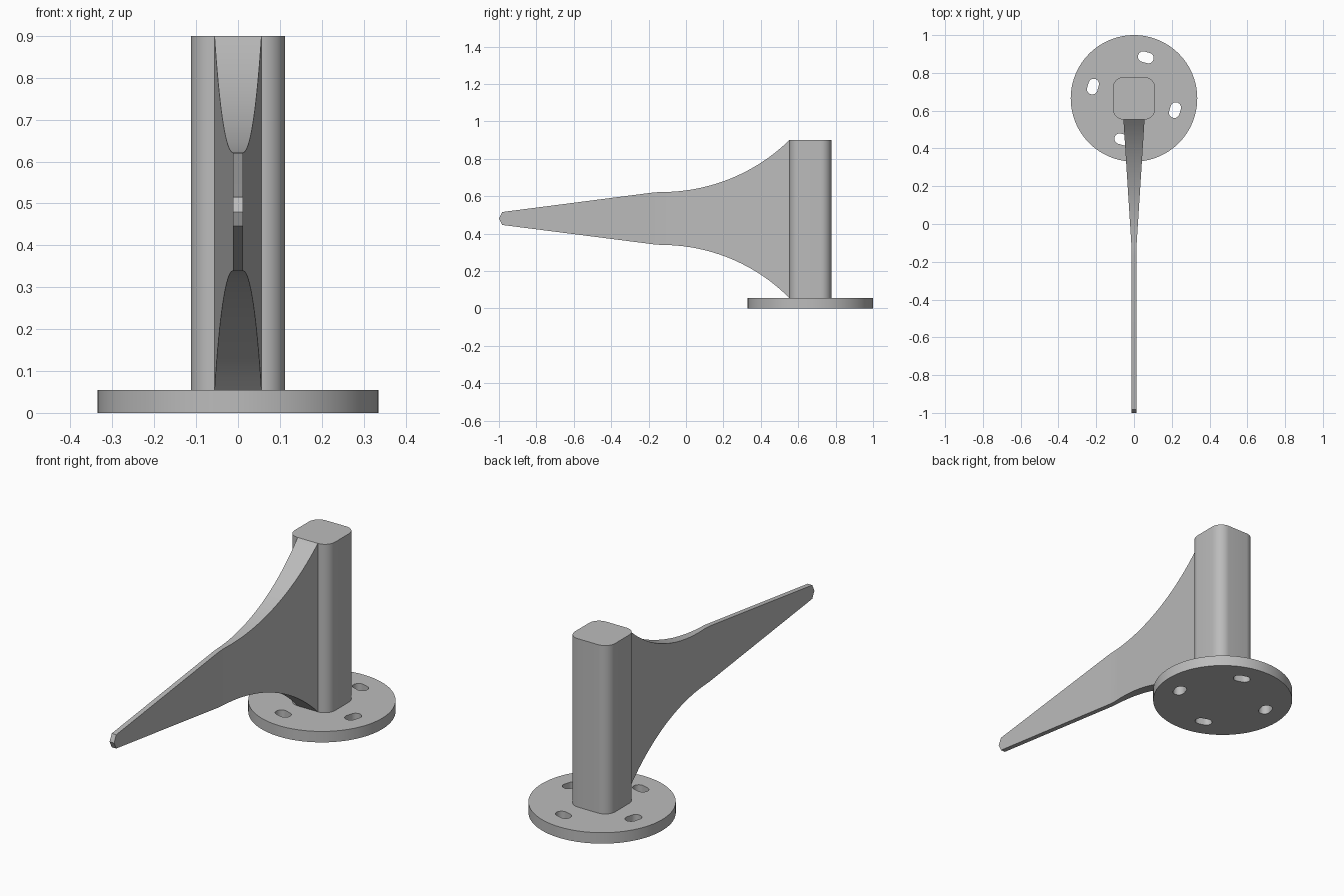
import bpy, bmesh, math
from mathutils import Vector, Matrix

if "Cube" in bpy.data.objects:
    bpy.data.objects.remove(bpy.data.objects["Cube"])

grey = bpy.data.materials.new("plain grey")
grey.use_nodes = True
grey.diffuse_color = (0.5, 0.5, 0.5, 1)
grey.node_tree.nodes["Principled BSDF"].inputs["Base Color"].default_value = (0.5, 0.5, 0.5, 1)

AXIS_Y = 0.665      # centre of disc and post
DISC_TOP = 0.055
POST_TOP = 0.90
POST_HALF = 0.112
CORNER = 0.056


def finish(obj, angle):
    obj.data.materials.clear()
    obj.data.materials.append(grey)
    bpy.ops.object.select_all(action='DESELECT')
    obj.select_set(True)
    bpy.context.view_layer.objects.active = obj
    bpy.ops.object.shade_smooth_by_angle(angle=math.radians(angle))


def rounded_rect(half_x, half_y, radius, steps=10):
    """Outline of a rectangle with round corners, counter-clockwise."""
    pts = []
    for i, (sx, sy) in enumerate([(1, 1), (-1, 1), (-1, -1), (1, -1)]):
        for k in range(steps + 1):
            a = math.pi / 2 * (i + k / steps)
            pts.append(Vector((sx * (half_x - radius) + radius * math.cos(a),
                               sy * (half_y - radius) + radius * math.sin(a), 0)))
    return pts


def plate(name, outlines, z0, z1):
    """Solid extruded from flat outlines; inner outlines become holes."""
    curve = bpy.data.curves.new(name, 'CURVE')
    curve.dimensions = '2D'
    curve.fill_mode = 'BOTH'
    curve.extrude = (z1 - z0) / 2
    for pts in outlines:
        spline = curve.splines.new('POLY')
        spline.points.add(len(pts) - 1)
        for p, co in zip(spline.points, pts):
            p.co = (co.x, co.y, 0, 1)
        spline.use_cyclic_u = True
    obj = bpy.data.objects.new(name, curve)
    bpy.context.collection.objects.link(obj)
    bpy.ops.object.select_all(action='DESELECT')
    obj.select_set(True)
    bpy.context.view_layer.objects.active = obj
    bpy.ops.object.convert(target='MESH')
    obj = bpy.context.object
    bm = bmesh.new()
    bm.from_mesh(obj.data)
    bmesh.ops.remove_doubles(bm, verts=bm.verts, dist=0.0001)
    bmesh.ops.translate(bm, verts=bm.verts, vec=(0, AXIS_Y, (z0 + z1) / 2))
    bmesh.ops.recalc_face_normals(bm, faces=bm.faces)
    bm.to_mesh(obj.data)
    bm.free()
    finish(obj, 30)
    return obj


# Base disc with four tangential slots
rim = [Vector((0.335 * math.cos(a), 0.335 * math.sin(a), 0))
       for a in (math.tau * i / 96 for i in range(96))]
slots = []
for i in range(4):
    turn = Matrix.Rotation(math.radians(-16 + 90 * i), 3, 'Z')
    slots.append([turn @ (p + Vector((0.226, 0, 0)))
                  for p in rounded_rect(0.028, 0.042, 0.0279, 8)])
plate("base_disc", [rim] + slots, 0, DISC_TOP)

# Upright post with rounded corners
plate("post", [rounded_rect(POST_HALF, POST_HALF, CORNER)], DISC_TOP, POST_TOP)

# Arm: straight tapered blade flaring through arcs into the post
ROOT, START, THIN = AXIS_Y - POST_HALF, -0.13, 0.0125
RUN = ROOT - START


def arc_rise(y, total):
    """Height gained along an arc that starts level and ends at the root."""
    radius = (RUN ** 2 + total ** 2) / (2 * total)
    return radius - math.sqrt(radius ** 2 - (y - START) ** 2)


# Each station: y, lower edge, upper edge, half width
stations = [(-1.0, 0.48, 0.48, THIN), (-0.983, 0.446, 0.515, THIN),
            (-0.17, 0.342, 0.62, THIN)]
for k in range(25):
    y = START + RUN * k / 24
    stations.append((y, 0.339 - arc_rise(y, 0.339 - DISC_TOP),
                     0.622 + arc_rise(y, POST_TOP - 0.622),
                     THIN + (CORNER - THIN) * k / 24))

bm = bmesh.new()
rings = [[bm.verts.new(c) for c in ((-w, y, lo), (w, y, lo), (w, y, hi), (-w, y, hi))]
         for y, lo, hi, w in stations]
for a, b in zip(rings, rings[1:]):
    for i in range(4):
        j = (i + 1) % 4
        bm.faces.new((a[i], a[j], b[j], b[i]))
bm.faces.new(rings[-1])
bmesh.ops.remove_doubles(bm, verts=bm.verts, dist=0.0001)
bmesh.ops.recalc_face_normals(bm, faces=bm.faces)
mesh = bpy.data.meshes.new("arm")
bm.to_mesh(mesh)
bm.free()
arm = bpy.data.objects.new("arm", mesh)
bpy.context.collection.objects.link(arm)
finish(arm, 20)
